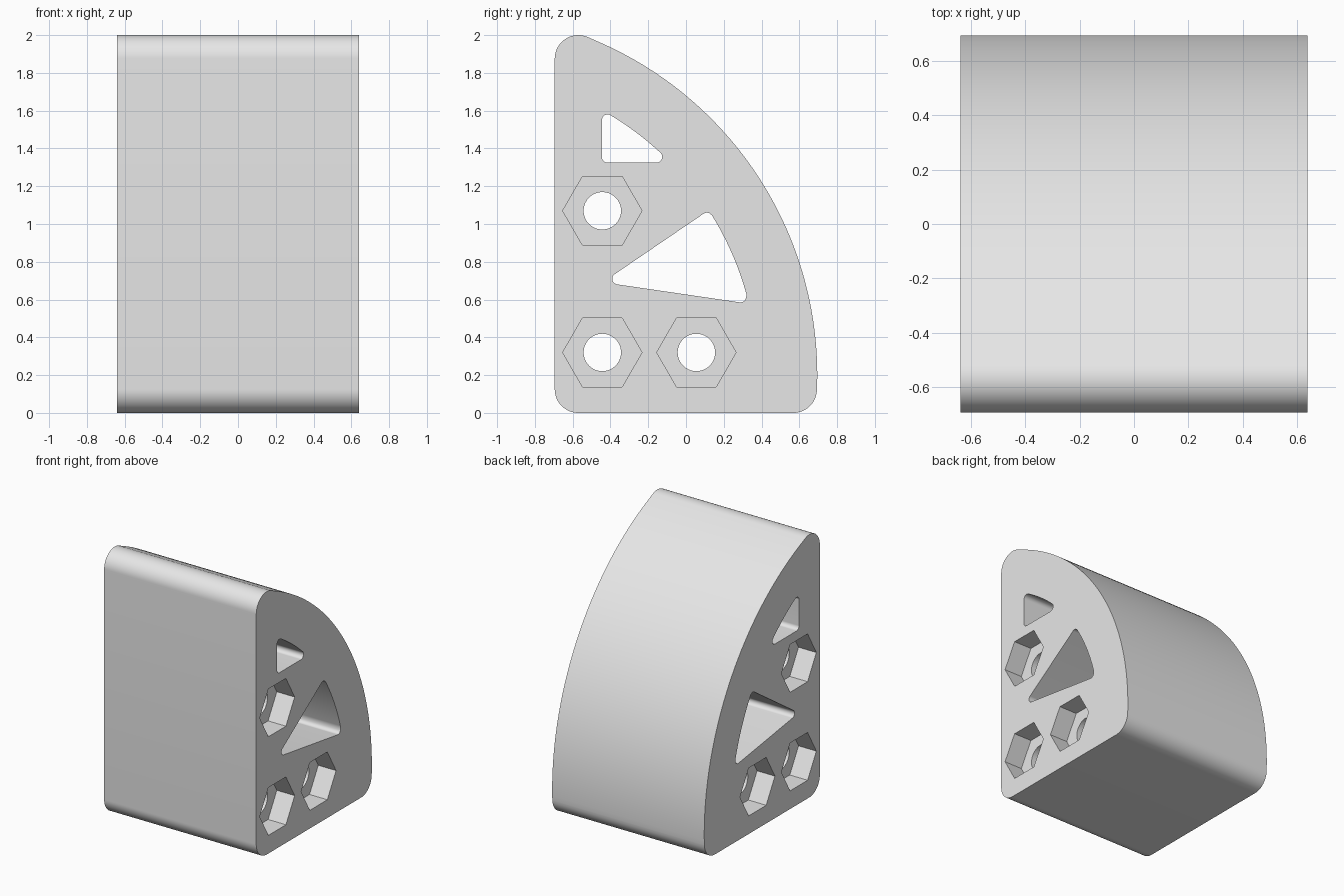
import bpy, bmesh, math
from mathutils import Vector
from mathutils.geometry import convex_hull_2d

if "Cube" in bpy.data.objects:
    bpy.data.objects.remove(bpy.data.objects["Cube"])

HALF = 0.64                 # half width along x
ARC_C = (-1.228, 0.2)       # centre (y, z) shared by the curved back and windows
ARC_R = 1.923               # curved back radius
WIN_R = 1.606               # curved window edge radius
POCKET = 0.15               # nut pocket depth

grey = bpy.data.materials.new("plain grey")
grey.diffuse_color = (0.8, 0.8, 0.8, 1)
grey.use_nodes = True
grey.node_tree.nodes["Principled BSDF"].inputs["Base Color"].default_value = grey.diffuse_color


def circle(c, r, n):
    """Points of a circle or regular polygon in the (y, z) plane."""
    return [(c[0] + r * math.cos(math.tau * i / n),
             c[1] + r * math.sin(math.tau * i / n)) for i in range(n)]


def big_arc(r, low, high, n):
    """Points of the large arc between the directions of two corner centres."""
    a, b = (math.atan2(p[1] - ARC_C[1], p[0] - ARC_C[0]) for p in (low, high))
    return [(ARC_C[0] + r * math.cos(a + (b - a) * i / n),
             ARC_C[1] + r * math.sin(a + (b - a) * i / n)) for i in range(n + 1)]


def rounded(corners, r, low, high, arc_r, arc_steps):
    """Convex outline with rounded corners and one bulging side."""
    pts = [p for c in corners for p in circle(c, r, 64)]
    pts += big_arc(arc_r, low, high, arc_steps)
    return [pts[i] for i in convex_hull_2d([Vector(p) for p in pts])]


def prism(name, outline, x0, x1):
    """Extrude a (y, z) outline along x."""
    bm = bmesh.new()
    face = bm.faces.new([bm.verts.new((x0, y, z)) for y, z in outline])
    out = bmesh.ops.extrude_face_region(bm, geom=[face])
    moved = [v for v in out["geom"] if isinstance(v, bmesh.types.BMVert)]
    bmesh.ops.translate(bm, verts=moved, vec=(x1 - x0, 0, 0))
    bmesh.ops.recalc_face_normals(bm, faces=bm.faces)
    mesh = bpy.data.meshes.new(name)
    bm.to_mesh(mesh)
    bm.free()
    mesh.materials.append(grey)
    obj = bpy.data.objects.new(name, mesh)
    bpy.context.collection.objects.link(obj)
    return obj


# Main block: straight front and base, curved back, rounded corners
top, back = (-0.57, 1.875), (0.568, 0.125)
body = prism("curved_block",
             rounded([top, back, (-0.57, 0.125)], 0.125, back, top, ARC_R, 72),
             -HALF, HALF)

cutters = []

# Two through windows whose outer side follows the curved back
windows = {
    "upper_window": [(-0.156, 1.355), (-0.415, 1.55), (-0.415, 1.355)],
    "lower_window": [(0.288, 0.615), (0.11, 1.03), (-0.36, 0.71)],
}
for name, c in windows.items():
    cutters.append(prism(name, rounded(c, 0.03, c[0], c[1], WIN_R, 24), -1, 1))

# Bolt holes with a hexagonal nut pocket on each side
for i, c in enumerate([(-0.443, 1.07), (-0.443, 0.32), (0.055, 0.32)]):
    cutters.append(prism(f"bolt_hole_{i}", circle(c, 0.099, 64), -1, 1))
    for s in (-1, 1):
        cutters.append(prism(f"nut_pocket_{i}", circle(c, 0.21, 6),
                             s * (HALF - POCKET), s))

# Cut everything out of the block
bpy.context.view_layer.objects.active = body
body.select_set(True)
for cutter in cutters:
    cutter.hide_render = True
    mod = body.modifiers.new("cut", 'BOOLEAN')
    mod.operation = 'DIFFERENCE'
    mod.solver = 'EXACT'
    mod.object = cutter
    bpy.ops.object.modifier_apply(modifier=mod.name)
for cutter in cutters:
    bpy.data.objects.remove(cutter)

bpy.ops.object.shade_smooth_by_angle(angle=math.radians(30))
